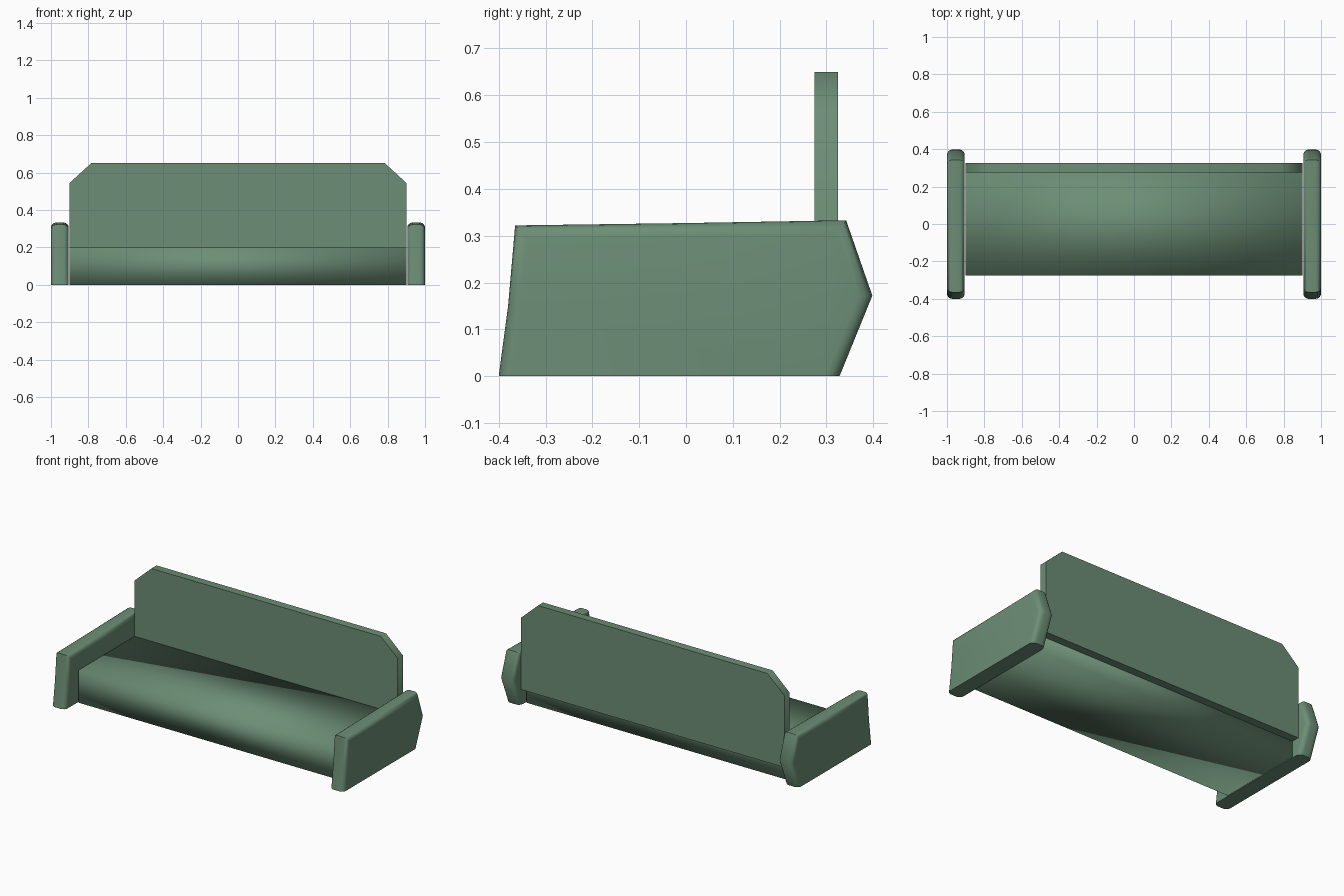
import bpy
import bmesh
import math
from mathutils import Matrix, Vector

default = bpy.data.objects.get("Cube")
if default:
    bpy.data.objects.remove(default, do_unlink=True)

# Upholstery colour
green = bpy.data.materials.new("sage_green")
green.use_nodes = True
COLOUR = (0.15, 0.27, 0.18, 1)
green.diffuse_color = COLOUR
bsdf = next(n for n in green.node_tree.nodes if n.type == "BSDF_PRINCIPLED")
bsdf.inputs["Base Color"].default_value = COLOUR
bsdf.inputs["Roughness"].default_value = 0.8


def finish(bm, name, angle):
    """Turn a bmesh into a shaded object."""
    bmesh.ops.recalc_face_normals(bm, faces=bm.faces)
    mesh = bpy.data.meshes.new(name)
    bm.to_mesh(mesh)
    bm.free()
    mesh.materials.append(green)
    obj = bpy.data.objects.new(name, mesh)
    bpy.context.collection.objects.link(obj)
    bpy.ops.object.select_all(action="DESELECT")
    obj.select_set(True)
    bpy.context.view_layer.objects.active = obj
    bpy.ops.object.shade_smooth_by_angle(angle=math.radians(angle))
    return obj


def extrude_profile(points, offset):
    """Extrude a closed outline along an offset vector."""
    bm = bmesh.new()
    face = bm.faces.new([bm.verts.new(p) for p in points])
    result = bmesh.ops.extrude_face_region(bm, geom=[face], use_keep_orig=True)
    moved = [g for g in result["geom"] if isinstance(g, bmesh.types.BMVert)]
    bmesh.ops.translate(bm, verts=moved, vec=Vector(offset))
    return bm


# Seat base, softly shaded over its long edges
bm = bmesh.new()
bmesh.ops.create_cube(bm, size=1, matrix=Matrix.Translation((0, 0, 0.1))
                      @ Matrix.Diagonal((1.8, 0.55, 0.2, 1)))
finish(bm, "seat", 180)

# Backrest panel with clipped top corners
half = [(0.9, 0.1), (0.9, 0.545), (0.785, 0.65)]
outline = half + [(-x, z) for x, z in reversed(half)]
bm = extrude_profile([(x, 0.275, z) for x, z in outline], (0, 0.05, 0))
finish(bm, "backrest", 50)

# Armrests, rounded along every outline edge except the floor
arm = [(-0.4, 0), (-0.38, 0.15), (-0.365, 0.322), (0, 0.327),
       (0.342, 0.333), (0.398, 0.172), (0.328, 0)]
for side, name in ((1, "left_armrest"), (-1, "right_armrest")):
    bm = extrude_profile([(side * 0.905, y, z) for y, z in arm],
                         (side * 0.095, 0, 0))
    rim = [e for e in bm.edges
           if abs(e.verts[0].co.x - e.verts[1].co.x) < 0.01
           and max(v.co.z for v in e.verts) > 0.01]
    bmesh.ops.bevel(bm, geom=rim, offset=0.028, segments=4, profile=0.5,
                    affect="EDGES", clamp_overlap=True)
    finish(bm, name, 45)
